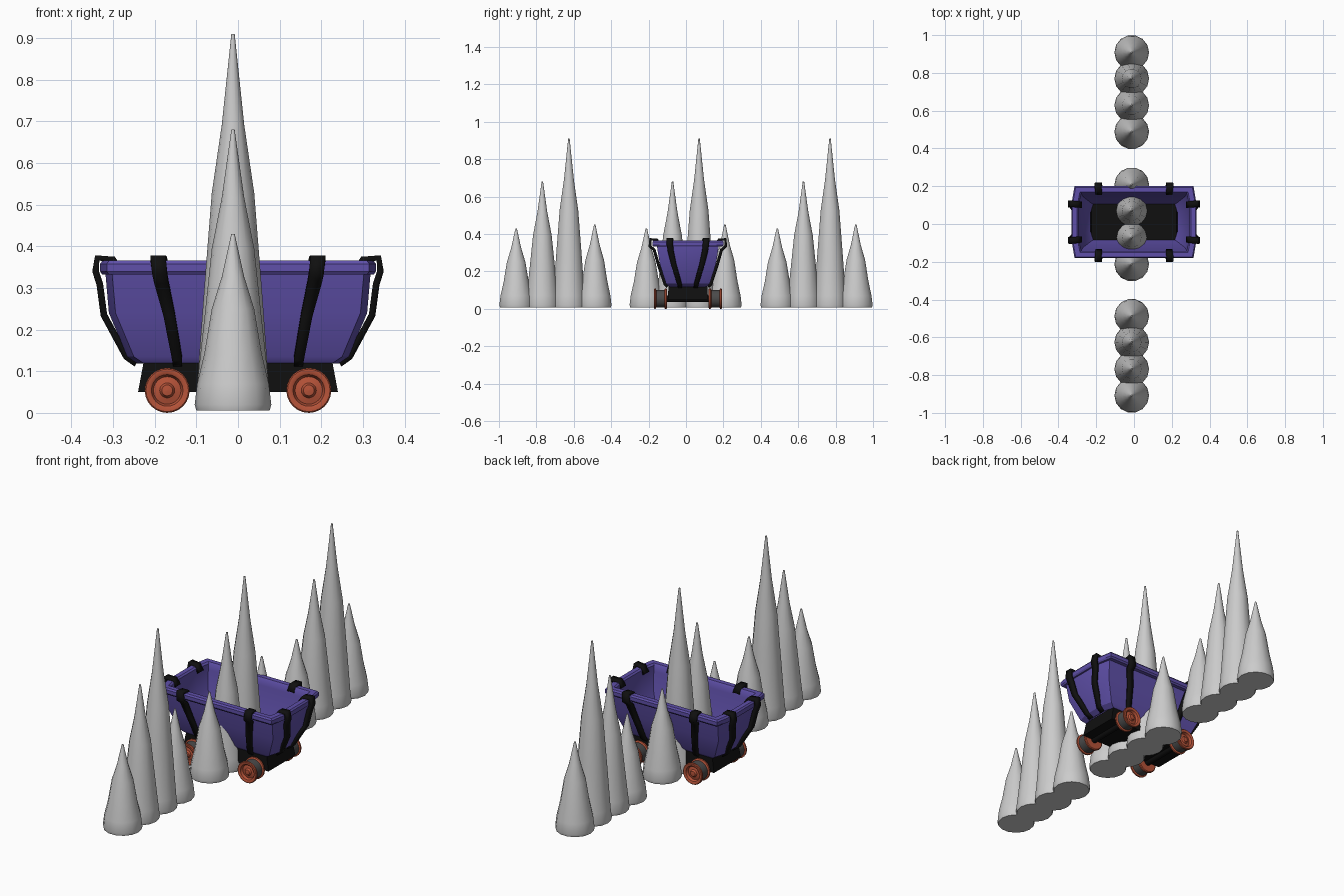
import bpy, bmesh, math
from mathutils import Vector, Matrix

if "Cube" in bpy.data.objects:
    bpy.data.objects.remove(bpy.data.objects["Cube"])

CY = 0.01  # cart centre in y


def material(name, rgb):
    m = bpy.data.materials.new(name)
    m.diffuse_color = (*rgb, 1)
    m.use_nodes = True
    m.node_tree.nodes["Principled BSDF"].inputs["Base Color"].default_value = m.diffuse_color
    return m


PURPLE = material("purple_paint", (0.115, 0.08, 0.40))
BLACK = material("black_iron", (0.005, 0.005, 0.005))
RUST = material("rust_red", (0.46, 0.085, 0.04))
GREY = material("dark_grey_tread", (0.07, 0.07, 0.07))
STONE = material("pale_stone", (0.60, 0.60, 0.60))


def finish(bm, name, mats, angle=35):
    bmesh.ops.remove_doubles(bm, verts=bm.verts, dist=1e-5)
    bmesh.ops.recalc_face_normals(bm, faces=bm.faces)
    me = bpy.data.meshes.new(name)
    bm.to_mesh(me)
    bm.free()
    ob = bpy.data.objects.new(name, me)
    bpy.context.collection.objects.link(ob)
    for m in mats:
        me.materials.append(m)
    bpy.ops.object.select_all(action='DESELECT')
    ob.select_set(True)
    bpy.context.view_layer.objects.active = ob
    bpy.ops.object.shade_smooth_by_angle(angle=math.radians(angle))
    return ob


def loft(bm, rings, closed=False, slots=()):
    """Skin a list of point rings; slots gives material indices per band."""
    vs = [[bm.verts.new(p) for p in r] for r in rings]
    n = len(rings[0])
    for i in range(len(vs) if closed else len(vs) - 1):
        a, b = vs[i], vs[(i + 1) % len(vs)]
        for k in range(n):
            f = bm.faces.new((a[k], a[(k + 1) % n], b[(k + 1) % n], b[k]))
            f.material_index = 1 if i in slots else 0
    return vs


def lathe(name, profile, mats, steps, matrix, slots=(), angle=35):
    """Revolve (radius, height) points around local z."""
    bm = bmesh.new()
    rings = [[(max(r, 1e-4) * math.cos(t), max(r, 1e-4) * math.sin(t), h)
              for t in (2 * math.pi * k / steps for k in range(steps))]
             for r, h in profile]
    vs = loft(bm, rings, slots=slots)
    bm.faces.new(vs[0])
    bm.faces.new(vs[-1])
    bm.transform(matrix)
    return finish(bm, name, mats, angle)


# Tub: outside wall, rounded rim, inside wall; ends bulge a little
def tub_ring(z, hx, hy, bulge=0.016):
    half = [(hx, -hy), (hx + bulge, -hy * .5), (hx + bulge, hy * .5), (hx, hy)]
    return [(x, y + CY, z) for x, y in half + [(-x, -y) for x, y in half]]


bm = bmesh.new()
tub = [(.118, .225, .102), (.135, .25, .117), (.24, .294, .15), (.332, .302, .165),
       (.332, .31, .184), (.34, .315, .19), (.358, .315, .19), (.366, .309, .184),
       (.366, .286, .16), (.358, .279, .154), (.33, .279, .15), (.24, .27, .135),
       (.14, .228, .102), (.124, .215, .095)]
loft(bm, [tub_ring(*t) for t in tub], closed=True)
finish(bm, "tub", [PURPLE], 30)

# Chassis block, also the floor of the tub
bm = bmesh.new()
bmesh.ops.create_cube(bm, size=1)
for v in bm.verts:
    top = v.co.z > 0
    hx, hy, z = (.226, .103, .125) if top else (.24, .108, .05)
    v.co = (math.copysign(hx, v.co.x), CY + math.copysign(hy, v.co.y), z)
finish(bm, "chassis", [BLACK])

# Wheels and axles
wheel = [(0, .182), (.013, .180), (.018, .171), (.033, .167), (.038, .179), (.043, .182),
         (.051, .182), (.054, .179), (.054, .172), (.047, .169), (.047, .126),
         (.054, .122), (.054, .114), (.05, .111), (0, .111)]
for sx, end in ((-1, "left"), (1, "right")):
    for sy, side in ((-1, "front"), (1, "back")):
        mat = (Matrix.Translation((sx * .17, CY, .054))
               @ Matrix.Rotation(-sy * math.pi / 2, 4, 'X'))
        lathe(f"{side}_{end}_wheel", wheel, [RUST, GREY], 24, mat, slots=(9,))
    mat = Matrix.Translation((sx * .17, CY, .054)) @ Matrix.Rotation(math.pi / 2, 4, 'X')
    lathe(f"{end}_axle", [(.018, -.115), (.018, .115)], [BLACK], 12, mat)


# Straps: tapered strips hooked over the rim, given thickness by a modifier
def strap(name, points, across):
    bm = bmesh.new()
    rows = []
    for p, w in points:
        off = Vector(across) * w / 2
        rows.append([bm.verts.new(Vector(p) - off), bm.verts.new(Vector(p) + off)])
    for a, b in zip(rows, rows[1:]):
        bm.faces.new((a[0], a[1], b[1], b[0]))
    ob = finish(bm, name, [BLACK])
    mod = ob.modifiers.new("thickness", 'SOLIDIFY')
    mod.thickness = .016
    mod.offset = 0


# Along-rim position, outward distance, height, width
side_path = [(.186, .150, .340, .034), (.188, .166, .368, .036), (.192, .200, .372, .036),
             (.188, .203, .335, .036), (.184, .180, .315, .034), (.165, .157, .235, .028),
             (.146, .122, .130, .024), (.145, .108, .118, .022)]
end_path = [(.092, .282, .340, .032), (.094, .300, .368, .034), (.098, .338, .372, .034),
            (.096, .342, .340, .034), (.092, .332, .310, .032), (.075, .322, .235, .028),
            (.045, .268, .135, .024), (.042, .244, .118, .022)]
for sx in (-1, 1):
    for sy in (-1, 1):
        tag = ("front" if sy < 0 else "back") + ("_left" if sx < 0 else "_right")
        strap(tag + "_side_strap",
              [((sx * a, CY + sy * o, z), w) for a, o, z, w in side_path], (1, 0, 0))
        strap(tag + "_end_strap",
              [((sx * o, CY + sy * a, z), w) for a, o, z, w in end_path], (0, 1, 0))

# Stone spikes: three clusters of four along y
spikes = [(-.212, .43), (-.072, .68), (.070, .91), (.208, .45)]
for g, (cluster, cy) in enumerate((("near", -.696), ("middle", 0), ("far", .70))):
    for i, (dy, h) in enumerate(spikes):
        profile = [(.088, .006), (.092, .02), (.086, .07), (.069, .33 * h),
                   (.051, .58 * h), (.027, .76 * h), (.004, h)]
        lathe(f"{cluster}_spike_{i + 1}", profile, [STONE], 14,
              Matrix.Translation((-.012, cy + dy, 0)), angle=60)
